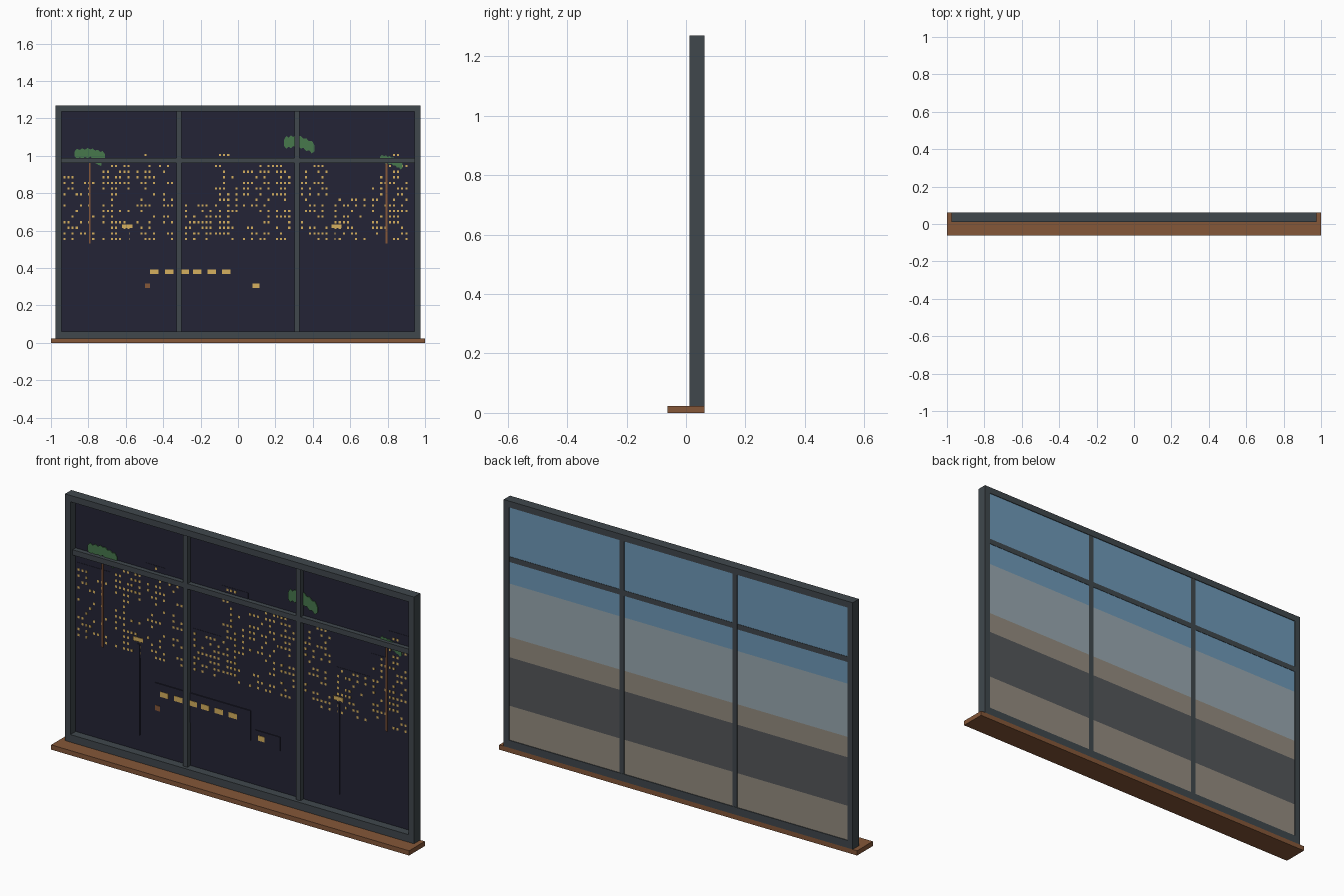
import bpy, bmesh, random
from mathutils import Matrix, Vector

random.seed(7)
cube = bpy.data.objects.get("Cube")
if cube:
    bpy.data.objects.remove(cube, do_unlink=True)


def material(name, *srgb):
    lin = [c / 12.92 if c < 0.04 else ((c + 0.055) / 1.055) ** 2.4 for c in srgb]
    m = bpy.data.materials.new(name)
    m.use_nodes = True
    m.diffuse_color = (*lin, 1)
    m.node_tree.nodes["Principled BSDF"].inputs["Base Color"].default_value = (*lin, 1)
    return m


FRAME = material("slate_frame", 0.25, 0.28, 0.30)
WOOD = material("brown_wood", 0.52, 0.34, 0.22)
NIGHT = material("night_navy", 0.14, 0.14, 0.21)
LIGHT = material("lamp_yellow", 0.84, 0.69, 0.37)
LEAF = material("palm_green", 0.28, 0.47, 0.30)
SKY = material("sky_blue", 0.43, 0.60, 0.72)
HAZE = material("haze_grey", 0.60, 0.66, 0.69)
SAND = material("sand", 0.58, 0.55, 0.50)
ROAD = material("asphalt", 0.33, 0.34, 0.35)


def finish(name, bm, mat):
    bmesh.ops.recalc_face_normals(bm, faces=bm.faces)
    mesh = bpy.data.meshes.new(name)
    bm.to_mesh(mesh)
    bm.free()
    mesh.materials.append(mat)
    ob = bpy.data.objects.new(name, mesh)
    bpy.context.collection.objects.link(ob)
    return ob


def boxes(name, mat, y0, y1, rects):
    """Boxes from (x0, x1, z0, z1) rectangles sharing one depth range."""
    bm = bmesh.new()
    for x0, x1, z0, z1 in rects:
        centre = Vector((x0 + x1, y0 + y1, z0 + z1)) / 2
        size = Matrix.Diagonal((x1 - x0, y1 - y0, z1 - z0, 1))
        bmesh.ops.create_cube(bm, size=1, matrix=Matrix.Translation(centre) @ size)
    return finish(name, bm, mat)


def around(x, z, w, h):
    return (x - w / 2, x + w / 2, z - h / 2, z + h / 2)


# Sill and outer frame
W, BACK = 0.975, 0.0625
boxes("sill", WOOD, -BACK, BACK, [(-1, 1, 0, 0.024)])
boxes("bottom_rail", FRAME, 0.012, BACK, [(-W, W, 0.024, 0.062)])
boxes("top_rail", FRAME, 0.012, BACK, [(-W, W, 1.238, 1.27)])
for side, s in (("left", 1), ("right", -1)):
    boxes(side + "_stile", FRAME, 0.012, BACK, [around(s * 0.96, 0.65, 0.03, 1.176)])
    boxes(side + "_mullion", FRAME, 0.029, 0.061, [around(s * 0.316, 0.65, 0.026, 1.176)])
boxes("transom", FRAME, 0.03, 0.0608, [(-0.945, 0.945, 0.962, 0.989)])

# Day scene bands on the back
IN = 0.945
levels = (0.062, 0.235, 0.48, 0.583, 0.852, 1.238)
bands = (("pavement", SAND), ("road", ROAD), ("beach", SAND), ("haze", HAZE), ("sky", SKY))
for (name, mat), z0, z1 in zip(bands, levels, levels[1:]):
    boxes(name + "_band", mat, 0.056, 0.059, [(-IN, IN, z0, z1)])

# Night scene on the front: pane, skyline, bus, car and lamp posts
boxes("night_pane", NIGHT, 0.054, 0.056, [(-IN, IN, 0.062, 1.238)])
buildings = (
    (-0.94, -0.75, 0.92, 0.33), (-0.73, -0.56, 0.97, 0.45), (-0.55, -0.44, 1.02, 0.5),
    (-0.43, -0.33, 0.97, 0.4), (-0.29, -0.13, 0.76, 0.45), (-0.13, 0.02, 1.02, 0.45),
    (0.02, 0.3, 0.97, 0.42), (0.33, 0.5, 0.97, 0.42), (0.51, 0.7, 0.78, 0.38),
    (0.71, 0.8, 0.9, 0.35), (0.8, 0.92, 1.04, 0.42))
boxes("skyline", NIGHT, 0.0525, 0.0545, [(a, b, 0.53, t) for a, b, t, p in buildings])
boxes("bus_body", NIGHT, 0.049, 0.0545, [(-0.5, 0.035, 0.28, 0.43)])
boxes("car_body", NIGHT, 0.05, 0.0545, [(0.06, 0.2, 0.27, 0.34)])
boxes("lamp_posts", NIGHT, 0.049, 0.0545, [around(x, 0.37, 0.012, 0.46) for x in (-0.59, 0.527)])

# Scattered lit windows
lit = []
for x0, x1, top, chance in buildings:
    for i in range(int((x1 - x0) / 0.022)):
        for j in range(int((top - 0.54) / 0.03)):
            if random.random() < chance:
                lit.append(around(x0 + 0.012 + i * 0.022, 0.555 + j * 0.03, 0.011, 0.012))
boxes("lit_windows", LIGHT, 0.0515, 0.053, lit)

# Bus windows, headlights and lamp heads
lamps = [around(x, 0.38, 0.046, 0.026) for x in (-0.447, -0.367, -0.286, -0.217, -0.14, -0.062)]
lamps += [around(0.096, 0.305, 0.036, 0.026)]
lamps += [around(x, 0.623, 0.054, 0.02) for x in (-0.592, 0.527)]
boxes("vehicle_and_street_lights", LIGHT, 0.047, 0.05, lamps)
boxes("bus_tail_light", WOOD, 0.047, 0.05, [around(-0.483, 0.305, 0.027, 0.026)])

# Palms: thin trunks and jagged crowns
boxes("palm_trunks", WOOD, 0.048, 0.051,
      [around(x, z, 0.009, h) for x, z, h in
       ((-0.793, 0.755, 0.45), (0.316, 0.79, 0.52), (0.794, 0.745, 0.43))])


def crown(name, spine, thickness):
    """Leaf clump along a spine with saw-toothed upper and lower edges."""
    steps = 12
    upper, lower = [], []
    for i in range(steps + 1):
        t = i / steps * (len(spine) - 1)
        k = min(int(t), len(spine) - 2)
        p = Vector(spine[k]).lerp(Vector(spine[k + 1]), t - k)
        half = thickness * (0.5 if i % 2 else 0.36) * (0.6 if i in (0, steps) else 1)
        upper.append((p.x, 0.048, p.y + half))
        lower.append((p.x, 0.048, p.y - half))
    bm = bmesh.new()
    for i in range(steps):
        bm.faces.new([bm.verts.new(c) for c in (lower[i], lower[i + 1], upper[i + 1], upper[i])])
    bmesh.ops.remove_doubles(bm, verts=bm.verts, dist=0.0001)
    geo = bmesh.ops.extrude_face_region(bm, geom=bm.faces[:])
    moved = [v for v in geo["geom"] if isinstance(v, bmesh.types.BMVert)]
    bmesh.ops.translate(bm, verts=moved, vec=(0, 0.003, 0))
    finish(name, bm, LEAF)


crown("right_palm_crown", [(-0.875, 1.01), (-0.79, 1.015), (-0.71, 0.995)], 0.055)
crown("right_palm_frond", [(-0.77, 0.975), (-0.73, 0.955)], 0.025)
crown("middle_palm_crown", [(0.245, 1.07), (0.32, 1.08), (0.41, 1.04)], 0.068)
crown("left_palm_crown", [(0.76, 0.985), (0.82, 0.975), (0.88, 0.945)], 0.045)
